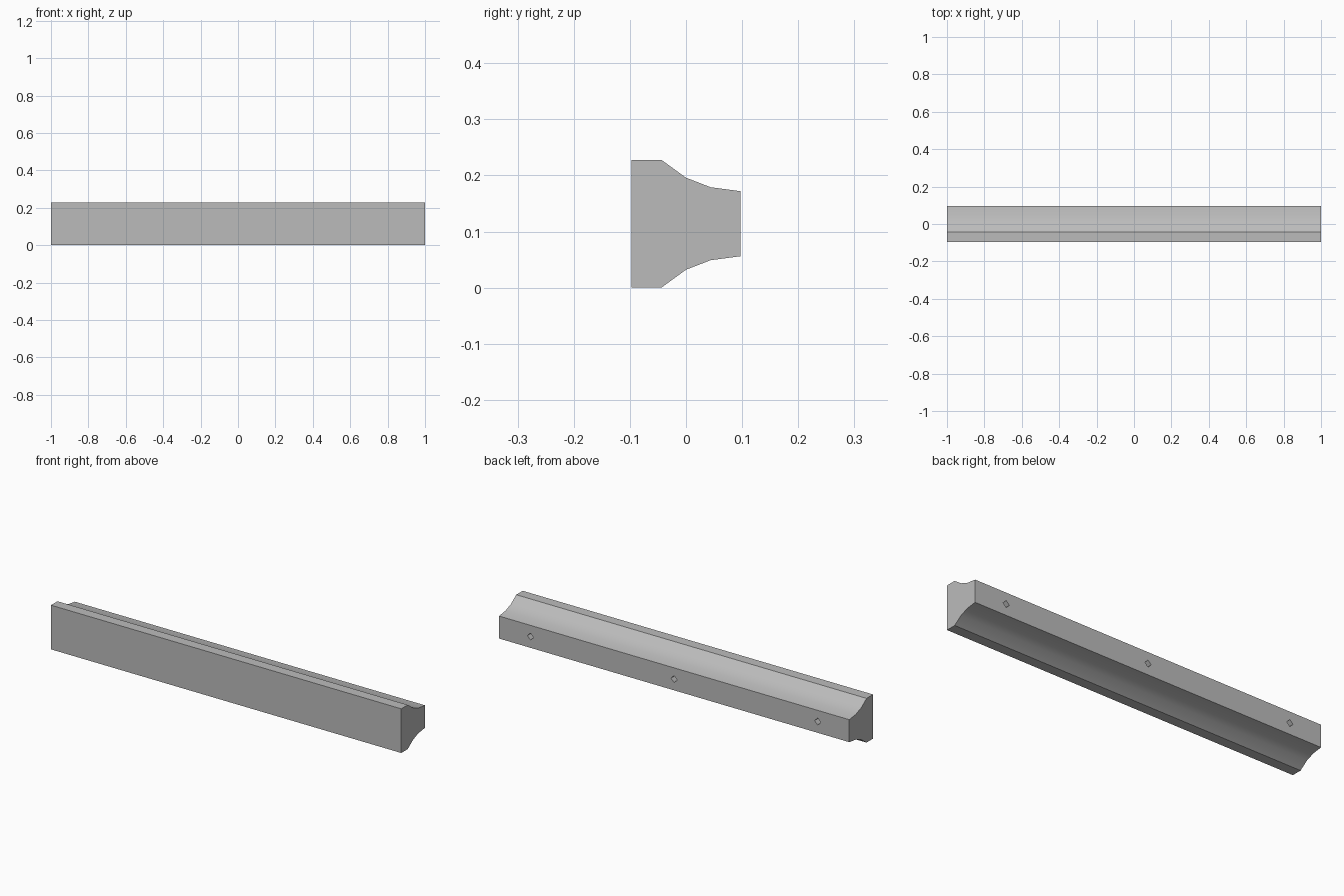
import bpy
import bmesh
from math import radians

cube = bpy.data.objects.get("Cube")
if cube:
    bpy.data.objects.remove(cube)

HEIGHT = 0.228
LENGTH = 2.0

grey = bpy.data.materials.new("plain_grey")
grey.use_nodes = True
colour = (0.5, 0.5, 0.5, 1)
grey.diffuse_color = colour
grey.node_tree.nodes["Principled BSDF"].inputs["Base Color"].default_value = colour


def prism(name, outline, direction):
    """Extrude a closed outline of 3D points along a direction."""
    bm = bmesh.new()
    face = bm.faces.new([bm.verts.new(p) for p in outline])
    moved = bmesh.ops.extrude_face_region(bm, geom=[face])["geom"]
    verts = [v for v in moved if isinstance(v, bmesh.types.BMVert)]
    bmesh.ops.translate(bm, verts=verts, vec=direction)
    bmesh.ops.recalc_face_normals(bm, faces=bm.faces)
    mesh = bpy.data.meshes.new(name)
    bm.to_mesh(mesh)
    bm.free()
    mesh.materials.append(grey)
    obj = bpy.data.objects.new(name, mesh)
    bpy.context.collection.objects.link(obj)
    return obj


# Rail: wide front, coved top and bottom, narrow back
lower = [(-0.097, 0), (-0.044, 0), (0, 0.032), (0.044, 0.049), (0.097, 0.056)]
profile = lower + [(y, HEIGHT - z) for y, z in reversed(lower)]
rail = prism("rail", [(-LENGTH / 2, y, z) for y, z in profile], (LENGTH, 0, 0))

# Diamond screw holes in the back
r, mid, depth = 0.018, HEIGHT / 2, 0.1
for x in (-0.82, 0, 0.82):
    diamond = [(x + r, 0.12, mid), (x, 0.12, mid + r),
               (x - r, 0.12, mid), (x, 0.12, mid - r)]
    cutter = prism("hole_cutter", diamond, (0, -depth, 0))
    cutter.hide_render = True
    cut = rail.modifiers.new("hole", "BOOLEAN")
    cut.object = cutter
    cut.solver = "EXACT"
    bpy.context.view_layer.objects.active = rail
    bpy.ops.object.modifier_apply(modifier=cut.name)
    bpy.data.objects.remove(cutter)

# Smooth coves with crisp edges
bpy.ops.object.select_all(action="DESELECT")
rail.select_set(True)
bpy.context.view_layer.objects.active = rail
bpy.ops.object.shade_smooth_by_angle(angle=radians(30))
